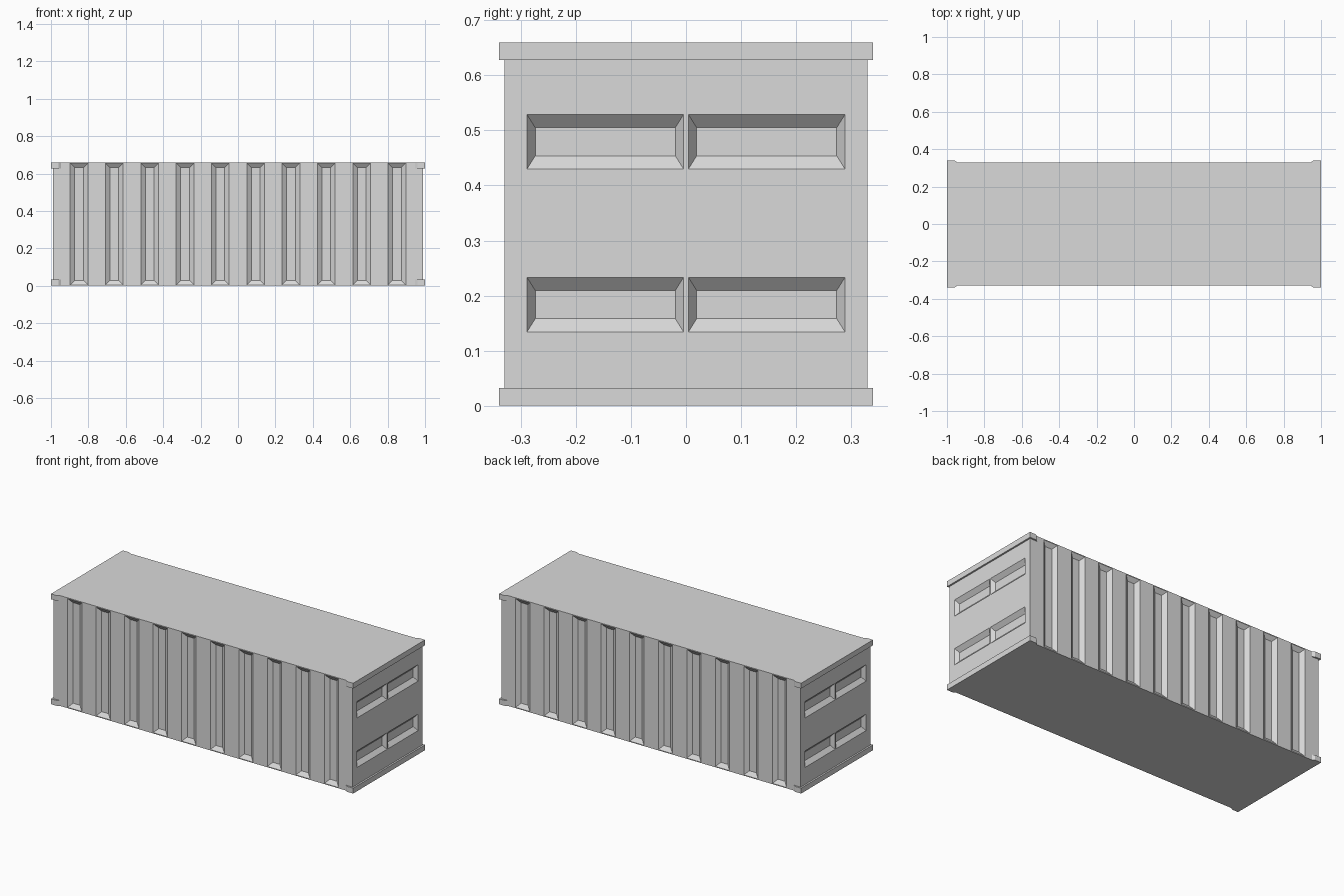
import bpy, bmesh
from mathutils import Vector

if "Cube" in bpy.data.objects:
    bpy.data.objects.remove(bpy.data.objects["Cube"])

grey = bpy.data.materials.new("plain grey")
grey.diffuse_color = (0.7, 0.7, 0.7, 1)
grey.use_nodes = True
grey.node_tree.nodes["Principled BSDF"].inputs["Base Color"].default_value = grey.diffuse_color

L, W, H = 0.99, 0.33, 0.66      # body half length, half width, height
Z = Vector((0, 0, 1))


def finish(bm, name):
    bmesh.ops.remove_doubles(bm, verts=bm.verts, dist=1e-5)
    me = bpy.data.meshes.new(name)
    bm.to_mesh(me)
    bm.free()
    me.materials.append(grey)
    ob = bpy.data.objects.new(name, me)
    bpy.context.collection.objects.link(ob)
    return ob


def face(bm, pts):
    bm.faces.new([bm.verts.new(p) for p in pts])


def panel(bm, u, dist, us, vs, su, sv, depth):
    """Upright wall cut into a grid; odd/odd cells become sloped recesses."""
    n = u.cross(Z)
    P = lambda a, b, d=0: u * a + Z * b + n * (dist - d)
    for i in range(len(us) - 1):
        for j in range(len(vs) - 1):
            a, b, c, d = us[i], us[i + 1], vs[j], vs[j + 1]
            outer = [P(a, c), P(b, c), P(b, d), P(a, d)]
            if i % 2 and j % 2:
                a, b, c, d = a + su, b - su, c + sv, d - sv
                inner = [P(a, c, depth), P(b, c, depth), P(b, d, depth), P(a, d, depth)]
                face(bm, inner)
                for k in range(4):
                    m = (k + 1) % 4
                    face(bm, [outer[k], outer[m], inner[m], inner[k]])
            else:
                face(bm, outer)


# ribbed long sides
for name, s in (("front_ribbed_wall", 1), ("back_ribbed_wall", -1)):
    bm = bmesh.new()
    us = [-L]
    for k in range(10):
        c = -0.85 + k * 1.7 / 9
        us += [c - 0.047, c + 0.047]
    panel(bm, Vector((s, 0, 0)), W, us + [L], [0, 0.005, 0.655, H], 0.024, 0.024, 0.018)
    finish(bm, name)

# end walls with four sunken panels each
for name, s in (("right_end_wall", 1), ("left_end_wall", -1)):
    bm = bmesh.new()
    panel(bm, Vector((0, s, 0)), L, [-W, -0.289, -0.0045, 0.0045, 0.289, W],
          [0, 0.134, 0.233, 0.43, 0.529, H], 0.015, 0.024, 0.022)
    finish(bm, name)

# roof and floor between the end beams
for name, z, s in (("roof", H, 1), ("floor", 0, -1)):
    bm = bmesh.new()
    face(bm, [(x, y, z) for x, y in ((-0.945, -W), (0.945, -W), (0.945, W), (-0.945, W))][::s])
    finish(bm, name)

# end beams with chamfered corners, top and bottom of both ends
plan = [(0.945, -W), (0.96, -0.34), (1, -0.34), (1, 0.34), (0.96, 0.34), (0.945, W)]
for side, s in (("right", 1), ("left", -1)):
    for level, z in (("lower", 0), ("upper", 0.628)):
        bm = bmesh.new()
        f = bm.faces.new([bm.verts.new((s * x, s * y, z)) for x, y in plan])
        ext = bmesh.ops.extrude_face_region(bm, geom=[f], use_keep_orig=True)["geom"]
        bmesh.ops.translate(bm, vec=(0, 0, 0.032),
                            verts=[e for e in ext if isinstance(e, bmesh.types.BMVert)])
        bmesh.ops.recalc_face_normals(bm, faces=bm.faces)
        finish(bm, f"{level}_{side}_end_beam")
